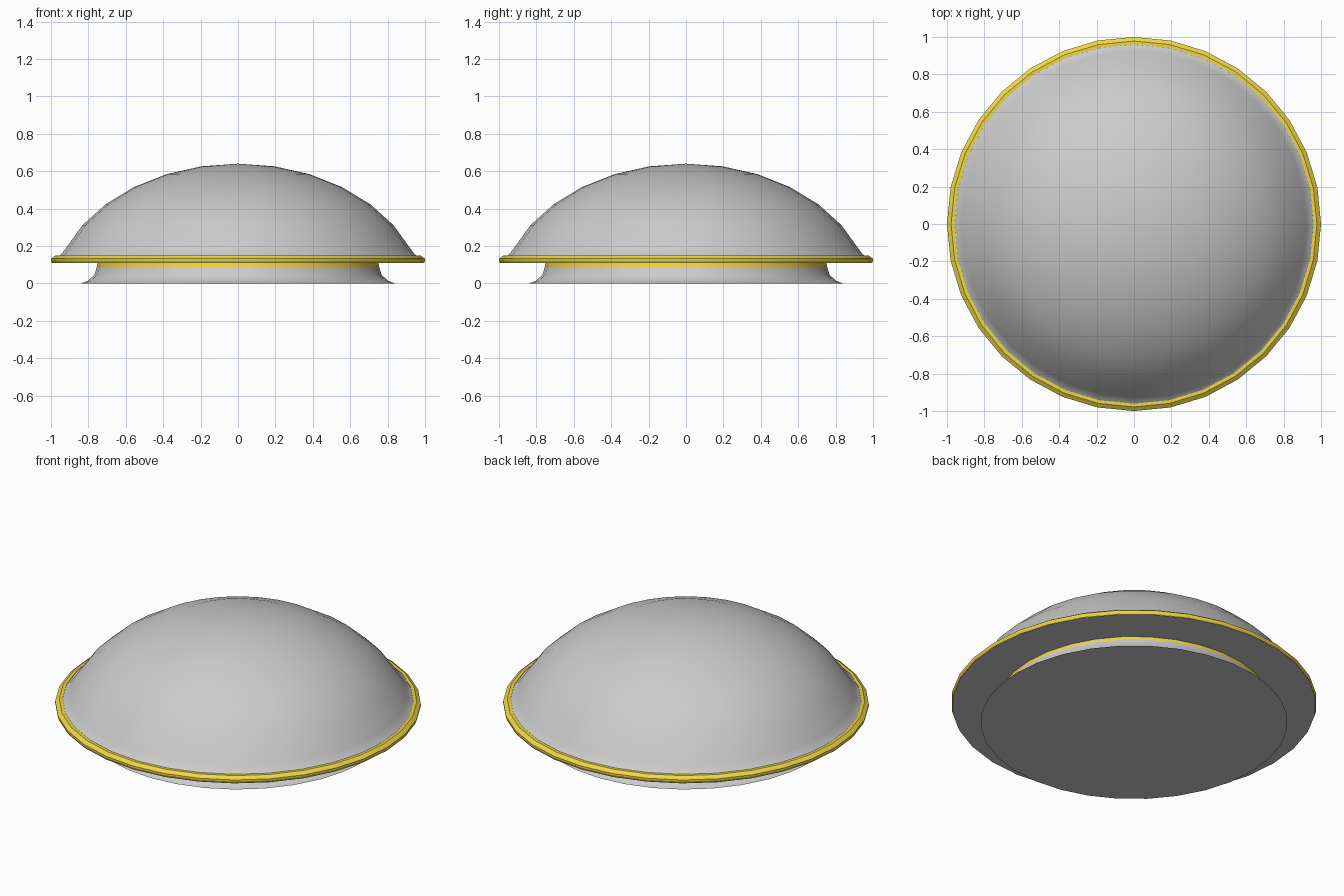
import bpy, bmesh, math

if "Cube" in bpy.data.objects:
    bpy.data.objects.remove(bpy.data.objects["Cube"])

SIDES = 32


def lathe(name, profile, color=None, smooth=40, cap_bottom=False):
    """Spin an (r, z) profile around z; r = 0 welds into a pole."""
    bm = bmesh.new()
    verts = [bm.verts.new((r, 0, z)) for r, z in profile]
    edges = [bm.edges.new(p) for p in zip(verts, verts[1:])]
    bmesh.ops.spin(bm, geom=verts + edges, cent=(0, 0, 0), axis=(0, 0, 1),
                   angle=2 * math.pi, steps=SIDES)
    bmesh.ops.remove_doubles(bm, verts=bm.verts, dist=0.0005)
    if cap_bottom:
        rim = [e for e in bm.edges if e.is_boundary
               and all(abs(v.co.z - profile[0][1]) < 1e-4 for v in e.verts)]
        bmesh.ops.contextual_create(bm, geom=rim)
    bmesh.ops.recalc_face_normals(bm, faces=bm.faces)
    # open shells: the outer skin must point away from the axis
    if sum(f.normal.dot(f.calc_center_median()) * f.calc_area() for f in bm.faces) < 0:
        bmesh.ops.reverse_faces(bm, faces=bm.faces)
    mesh = bpy.data.meshes.new(name)
    bm.to_mesh(mesh)
    bm.free()
    obj = bpy.data.objects.new(name, mesh)
    bpy.context.collection.objects.link(obj)
    if color:
        mat = bpy.data.materials.new(name + "_color")
        mat.diffuse_color = color
        mat.use_nodes = True
        mat.node_tree.nodes["Principled BSDF"].inputs["Base Color"].default_value = mat.diffuse_color
        mesh.materials.append(mat)
    bpy.ops.object.select_all(action='DESELECT')
    obj.select_set(True)
    bpy.context.view_layer.objects.active = obj
    bpy.ops.object.shade_smooth_by_angle(angle=math.radians(smooth))
    return obj


GOLD = (0.85, 0.68, 0.06, 1)

# Domed cover: squashed sphere cap with a small flare at its foot
cap = [(math.sin(a), -0.10 + 0.74 * math.cos(a))
       for a in (math.pi * i / 16 for i in range(6, -1, -1))]
cap[-1] = (0, 0.64)
lathe("dome", [(0.96, 0.145), (0.945, 0.155)] + cap, smooth=60)

# Gold trim around the widest edge
lathe("rim_trim", [(0.96, 0.11), (0.96, 0.148), (0.978, 0.148), (1.0, 0.132),
                   (1.0, 0.122), (0.995, 0.11)], GOLD, smooth=15)

# Flat grey underside of the plate
lathe("plate_underside", [(0.995, 0.109), (0.74, 0.109)])
bpy.data.objects["plate_underside"].data.flip_normals()

# Gold collar between plate and foot
lathe("collar", [(0.755, 0.088), (0.75, 0.112)], GOLD)

# Flared foot, closed underneath
lathe("foot", [(0.84, 0), (0.803, 0.014), (0.768, 0.045), (0.755, 0.088)],
      smooth=60, cap_bottom=True)
